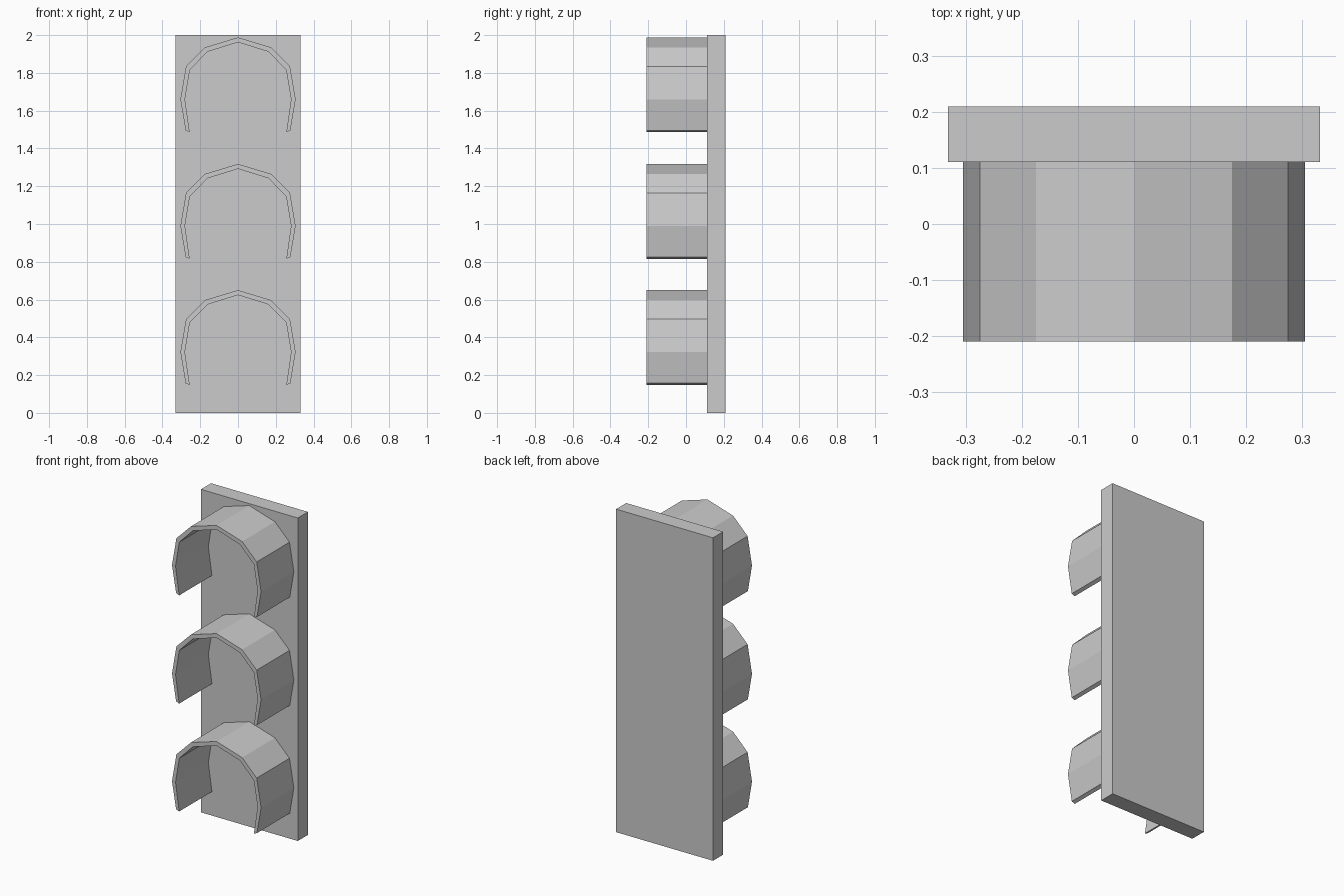
import bpy
import bmesh

cube = bpy.data.objects.get("Cube")
if cube:
    bpy.data.objects.remove(cube, do_unlink=True)

grey = bpy.data.materials.new("light_grey")
grey.use_nodes = True
colour = (0.6, 0.6, 0.6, 1)
grey.diffuse_color = colour
grey.node_tree.nodes["Principled BSDF"].inputs["Base Color"].default_value = colour


def extrude_profile(name, outline, y_front, y_back):
    """Solid made by sweeping an x-z outline from front to back."""
    bm = bmesh.new()
    face = bm.faces.new([bm.verts.new((x, y_front, z)) for x, z in outline])
    swept = bmesh.ops.extrude_face_region(bm, geom=[face])["geom"]
    verts = [v for v in swept if isinstance(v, bmesh.types.BMVert)]
    bmesh.ops.translate(bm, verts=verts, vec=(0, y_back - y_front, 0))
    bmesh.ops.recalc_face_normals(bm, faces=bm.faces)
    mesh = bpy.data.meshes.new(name)
    bm.to_mesh(mesh)
    bm.free()
    mesh.materials.append(grey)
    obj = bpy.data.objects.new(name, mesh)
    bpy.context.collection.objects.link(obj)
    return obj


def mirrored(half):
    """Full arc from left end over the apex to the right end."""
    return half[::-1] + [(-x, z) for x, z in half[1:]]


# Back plate
w = 0.332
extrude_profile("back_plate", [(-w, 0), (w, 0), (w, 2), (-w, 2)], 0.111, 0.21)

# Open clips: half outlines from apex to tip, relative to the widest point
outer = [(0, 0.328), (0.175, 0.275), (0.275, 0.175), (0.305, 0), (0.277, -0.165)]
inner = [(0, 0.302), (0.161, 0.252), (0.255, 0.156), (0.281, 0), (0.256, -0.174)]
clip = mirrored(outer) + mirrored(inner)[::-1]
for name, height in (("lower", 0.322), ("middle", 0.99), ("upper", 1.66)):
    obj = extrude_profile(name + "_clip", clip, -0.21, 0.111)
    obj.location.z = height
